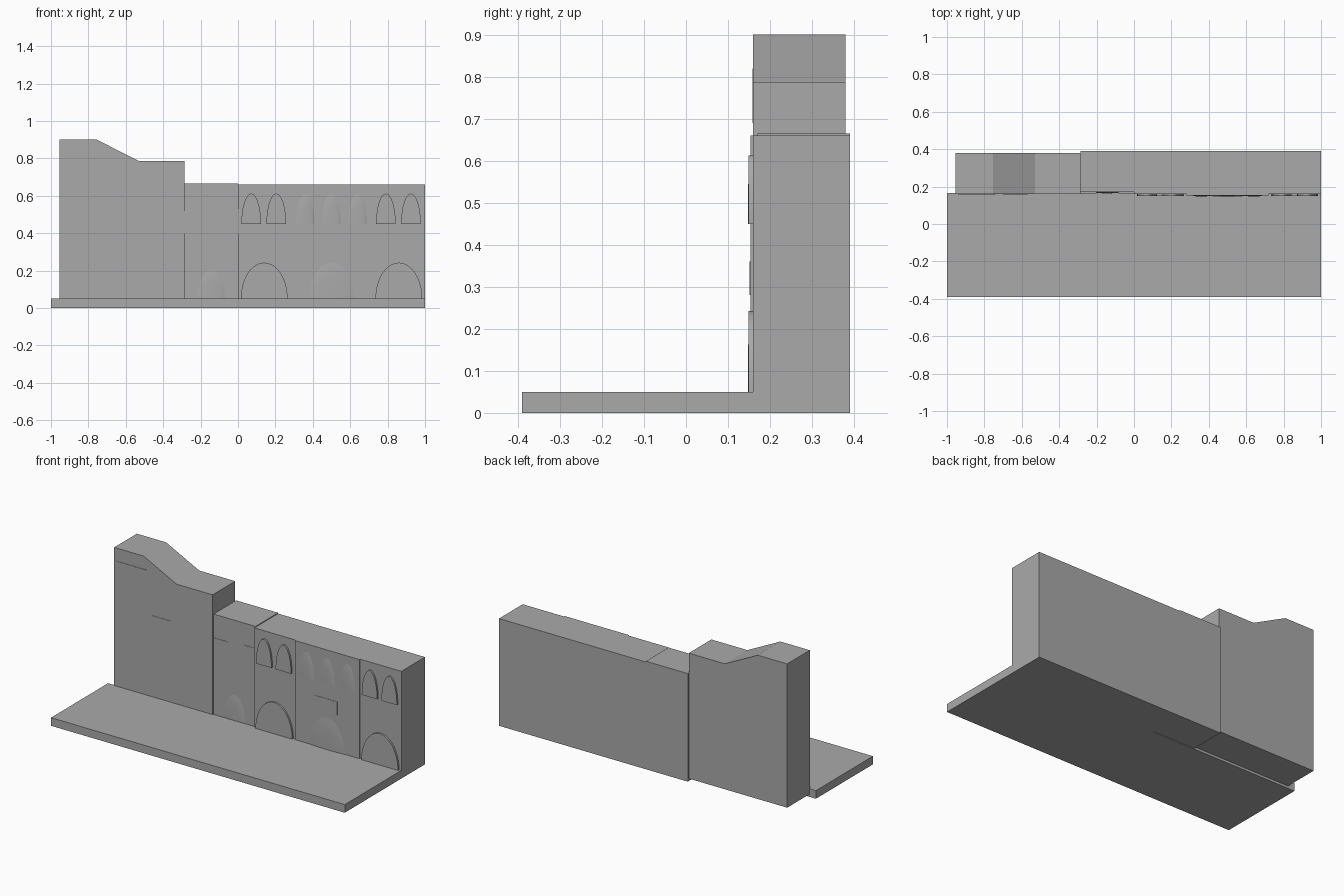
import bpy
import math

cube = bpy.data.objects.get("Cube")
if cube:
    bpy.data.objects.remove(cube, do_unlink=True)

stone = bpy.data.materials.new("grey stone")
stone.use_nodes = True
stone.diffuse_color = (0.4, 0.4, 0.4, 1)
stone.node_tree.nodes["Principled BSDF"].inputs["Base Color"].default_value = (0.4, 0.4, 0.4, 1)


def add_mesh(name, verts, faces):
    mesh = bpy.data.meshes.new(name)
    mesh.from_pydata(verts, [], faces)
    mesh.materials.append(stone)
    obj = bpy.data.objects.new(name, mesh)
    bpy.context.collection.objects.link(obj)
    return obj


def prism(name, outline, front, back):
    """Extrude an anticlockwise x-z outline from front to back."""
    n = len(outline)
    verts = [(x, y, z) for y in (front, back) for x, z in outline]
    faces = [tuple(range(n)), tuple(reversed(range(n, 2 * n)))]
    faces += [(i, i + n, (i + 1) % n + n, (i + 1) % n) for i in range(n)]
    return add_mesh(name, verts, faces)


def block(name, x0, x1, front, back, z0, z1):
    return prism(name, [(x0, z0), (x1, z0), (x1, z1), (x0, z1)], front, back)


def arch_outline(x0, x1, z0, z1, steps=20):
    mid, half = (x0 + x1) / 2, (x1 - x0) / 2
    return [(mid + half * math.cos(math.pi * i / steps),
             z0 + (z1 - z0) * math.sin(math.pi * i / steps)) for i in range(steps + 1)]


def arch(name, x0, x1, z0, z1, wall, depth):
    """Raised flat arch panel."""
    return prism(name, arch_outline(x0, x1, z0, z1), wall - depth, wall + 0.01)


def domed_arch(name, x0, x1, z0, z1, wall, depth, rings=5):
    """Arch panel swelling softly out of the wall."""
    outline = arch_outline(x0, x1, z0, z1)
    n, mid = len(outline), (x0 + x1) / 2
    verts, faces = [], []
    for r in range(rings):
        t = r / rings
        y = wall - depth * math.sqrt(1 - (1 - t) ** 2)
        verts += [(mid + (x - mid) * (1 - t), y, z0 + (z - z0) * (1 - t)) for x, z in outline]
    verts.append((mid, wall - depth, z0))
    for r in range(rings - 1):
        for i in range(n - 1):
            a = r * n + i
            faces.append((a, a + 1, a + n + 1, a + n))
    last = (rings - 1) * n
    faces += [(last + i, last + i + 1, len(verts) - 1) for i in range(n - 1)]
    obj = add_mesh(name, verts, faces)
    for p in obj.data.polygons:
        p.use_smooth = True
    return obj


# Ground slab
block("ground_slab", -1, 1, -0.39, 0.165, 0, 0.05)

# Tall end building with its sloping shoulder
prism("tall_building", [(-0.955, 0.015), (-0.285, 0.015), (-0.285, 0.787),
                        (-0.53, 0.787), (-0.755, 0.9), (-0.955, 0.9)], 0.16, 0.38)

# Lower row of buildings
block("link_building", -0.285, 0, 0.17, 0.39, 0, 0.665)
block("arcade_left_bay", 0, 0.28, 0.16, 0.39, 0, 0.66)
block("arcade_middle_bay", 0.28, 0.72, 0.153, 0.39, 0, 0.66)
block("arcade_right_bay", 0.72, 1, 0.16, 0.39, 0, 0.66)

# Arches of the two outer bays
for side, shift in (("left", 0), ("right", 0.72)):
    arch(side + "_doorway", shift + 0.015, shift + 0.265, 0.05, 0.243, 0.16, 0.011)
    for i, x in enumerate((0.018, 0.152)):
        arch(f"{side}_window_{i + 1}", shift + x, shift + x + 0.105, 0.45, 0.612, 0.16, 0.011)

# Soft arches of the middle bay and link building
domed_arch("middle_doorway", 0.38, 0.62, 0.05, 0.243, 0.153, 0.006)
for i, x in enumerate((0.36, 0.5, 0.64)):
    domed_arch(f"middle_window_{i + 1}", x - 0.05, x + 0.05, 0.45, 0.612, 0.153, 0.006)
domed_arch("link_doorway", -0.215, -0.07, 0.05, 0.205, 0.17, 0.006)

# Thin wall plaques
plaques = [("tall_plaque", -0.94, -0.86, 0.69, 0.82, 0.16),
           ("tall_ledge_upper", -0.86, -0.74, 0.815, 0.82, 0.16),
           ("tall_ledge_lower", -0.7, -0.57, 0.545, 0.55, 0.16),
           ("link_plaque_left", -0.285, -0.19, 0.4, 0.52, 0.17),
           ("link_plaque_right", -0.08, 0, 0.4, 0.53, 0.17),
           ("middle_plaque", 0.41, 0.57, 0.28, 0.36, 0.153)]
for name, x0, x1, z0, z1, wall in plaques:
    block(name, x0, x1, wall - 0.002, wall + 0.005, z0, z1)
